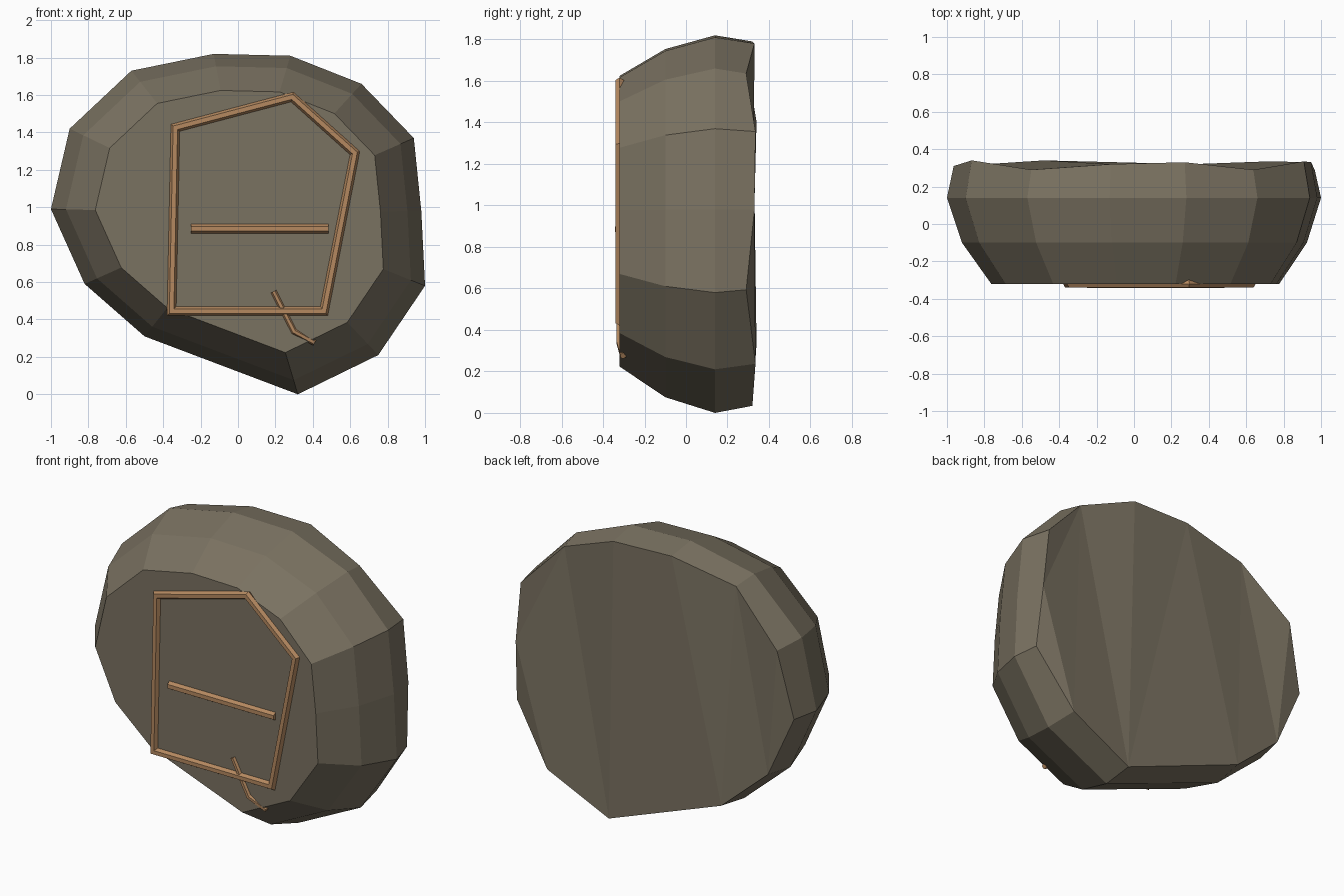
import bpy, bmesh, math
from mathutils import Vector

if "Cube" in bpy.data.objects:
    bpy.data.objects.remove(bpy.data.objects["Cube"])


def material(name, rgb):
    m = bpy.data.materials.new(name)
    m.diffuse_color = (*rgb, 1)
    m.use_nodes = True
    m.node_tree.nodes["Principled BSDF"].inputs["Base Color"].default_value = m.diffuse_color
    return m


STONE = material("grey brown stone", (0.195, 0.168, 0.120))
COPPER = material("copper", (0.46, 0.25, 0.117))


def finish(name, bm, mat):
    bmesh.ops.recalc_face_normals(bm, faces=bm.faces)
    me = bpy.data.meshes.new(name)
    bm.to_mesh(me)
    bm.free()
    me.materials.append(mat)
    ob = bpy.data.objects.new(name, me)
    bpy.context.collection.objects.link(ob)
    return ob


# Stone slab: widest outline as (x, z, depth of the uneven back rim)
outline = [(-0.13, 1.82, .32), (0.28, 1.81, .33), (0.66, 1.66, .29), (0.94, 1.37, .335),
           (0.98, 0.98, .33), (1.0, 0.58, .29), (0.75, 0.21, .335), (0.32, 0.0, .32),
           (-0.50, 0.31, .34), (-0.82, 0.59, .32), (-1.0, 0.99, .31), (-0.90, 1.42, .34),
           (-0.57, 1.73, .29)]
CX, CZ = 0.03, 0.97
# Rings from front to back: (scale, y); None uses the uneven rim depth
rings = [(0.77, -0.32), (0.922, -0.10), (1.0, 0.14), (0.965, None)]
bm = bmesh.new()
loops = [[bm.verts.new((CX + (x - CX) * s, r if y is None else y, CZ + (z - CZ) * s))
          for x, z, r in outline] for s, y in rings]
n = len(outline)
for a, b in zip(loops, loops[1:]):
    for i in range(n):
        j = (i + 1) % n
        bm.faces.new((a[i], a[j], b[j], b[i]))
bm.faces.new(loops[0])
back = bm.faces.new(loops[-1])
bmesh.ops.triangulate(bm, faces=[back])
finish("stone_slab", bm, STONE)


def rods(name, points, radius, closed=False):
    """Six-sided rod swept along a path of (x, y, z), flat side to the front."""
    pts = [Vector(p) for p in points]
    count = len(pts)
    bm = bmesh.new()
    sections = []
    for i, p in enumerate(pts):
        before = pts[i - 1] if closed or i else None
        after = pts[(i + 1) % count] if closed or i < count - 1 else None
        d1 = (p - before).normalized() if before else (after - p).normalized()
        d2 = (after - p).normalized() if after else d1
        t = (d1 + d2).normalized()
        side = Vector((-t.z, 0, t.x)).normalized() / max(t.dot(d1), 0.5)
        front = Vector((0, -1, 0))
        sections.append([bm.verts.new(p + radius * (side * math.cos(k * math.pi / 3)
                         + front * math.sin(k * math.pi / 3))) for k in range(6)])
    for i in range(count if closed else count - 1):
        a, b = sections[i], sections[(i + 1) % count]
        for k in range(6):
            m = (k + 1) % 6
            bm.faces.new((a[k], a[m], b[m], b[k]))
    if not closed:
        bm.faces.new(sections[0])
        bm.faces.new(sections[-1])
    return finish(name, bm, COPPER)


# Inlaid copper mark
Y = -0.32
rods("frame_inlay", [(x, Y, z) for x, z in
     ((-0.335, 1.425), (0.29, 1.59), (0.625, 1.29), (0.46, 0.445), (-0.355, 0.445))], 0.024, True)
rods("crossbar_inlay", [(-0.25, Y, 0.885), (0.485, Y, 0.885)], 0.025)
rods("tail_inlay", [(0.19, Y, 0.55), (0.30, Y, 0.335), (0.41, -0.303, 0.275)], 0.016)
